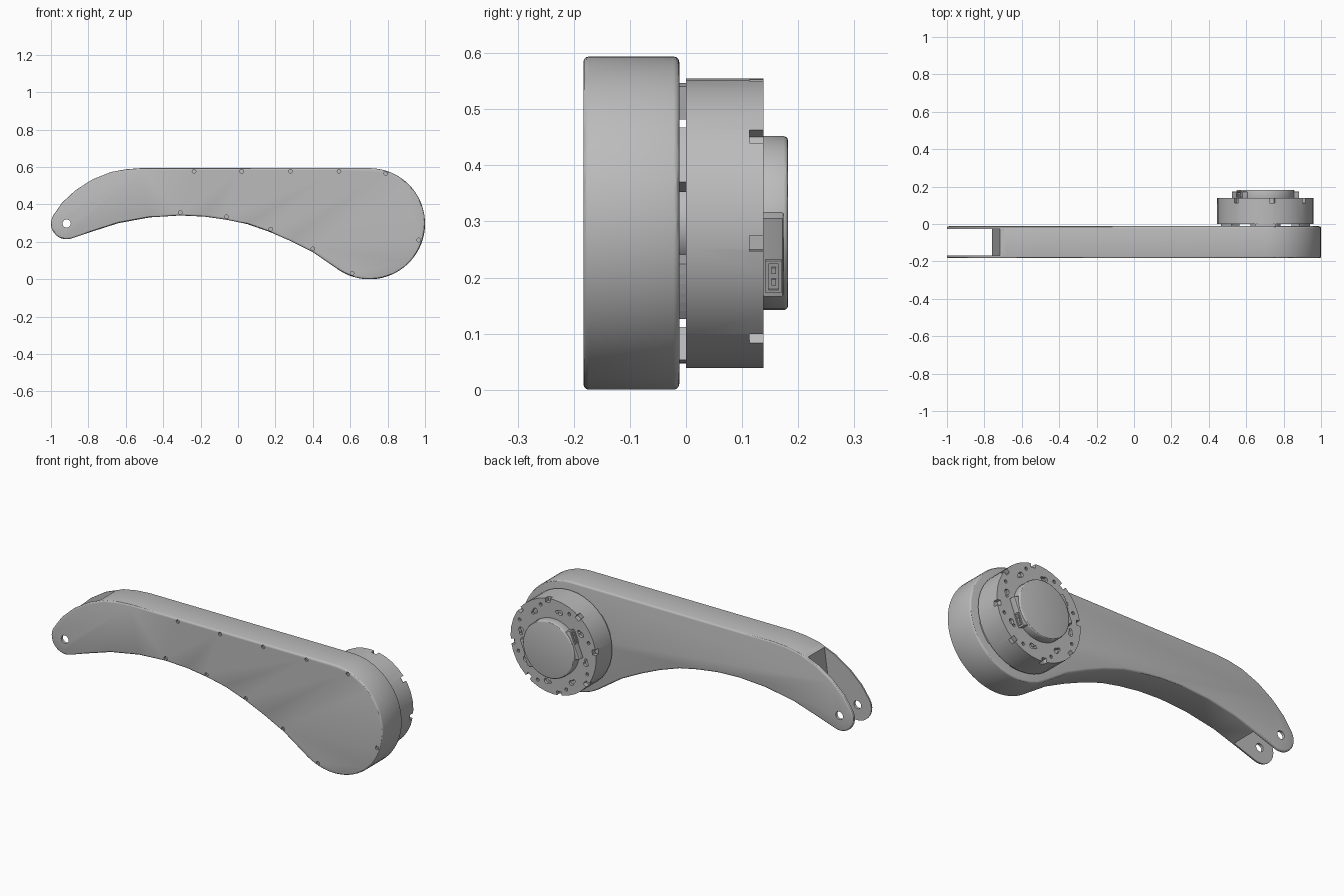
import bpy, bmesh, math

if "Cube" in bpy.data.objects:
    bpy.data.objects.remove(bpy.data.objects["Cube"])

grey = bpy.data.materials.new("plain_grey")
grey.use_nodes = True
grey.diffuse_color = (0.5, 0.5, 0.5, 1)
grey.node_tree.nodes["Principled BSDF"].inputs["Base Color"].default_value = (0.5, 0.5, 0.5, 1)

HUB = (0.703, 0.297)      # motor axis in x, z
PIN = (-0.916, 0.298)     # fork pin axis in x, z


def arc(c, r, a0, a1, n):
    """n + 1 points on an arc, angles in degrees."""
    angles = [math.radians(a0 + (a1 - a0) * i / n) for i in range(n + 1)]
    return [(c[0] + r * math.cos(a), c[1] + r * math.sin(a)) for a in angles]


def circle(c, r, n):
    return arc(c, r, 0, 360, n)[:-1]


def around_hub(pts, deg):
    """Turn (radial, tangential) points into x, z about the motor axis."""
    s, c = math.sin(math.radians(deg)), math.cos(math.radians(deg))
    return [(HUB[0] + u * c - v * s, HUB[1] + u * s + v * c) for u, v in pts]


def rect(u0, u1, v0, v1):
    return [(u0, v0), (u1, v0), (u1, v1), (u0, v1)]


def prisms(name, outlines, y0, y1, bevel=0.0):
    """One object made of x-z outlines pushed along y, rims optionally rounded."""
    bm = bmesh.new()
    for pts in outlines:
        face = bm.faces.new([bm.verts.new((x, y0, z)) for x, z in pts])
        new = bmesh.ops.extrude_face_region(bm, geom=[face])["geom"]
        for v in new:
            if isinstance(v, bmesh.types.BMVert):
                v.co.y = y1
    bmesh.ops.recalc_face_normals(bm, faces=bm.faces)
    if bevel:
        rims = [e for e in bm.edges if abs(e.verts[0].co.y - e.verts[1].co.y) < 1e-6]
        bmesh.ops.bevel(bm, geom=rims, offset=bevel, segments=3, profile=0.5, affect='EDGES')
    mesh = bpy.data.meshes.new(name)
    bm.to_mesh(mesh)
    bm.free()
    mesh.materials.append(grey)
    ob = bpy.data.objects.new(name, mesh)
    bpy.context.collection.objects.link(ob)
    return ob


def activate(ob):
    bpy.ops.object.select_all(action='DESELECT')
    ob.select_set(True)
    bpy.context.view_layer.objects.active = ob


def cut(ob, outlines, y0, y1):
    cutter = prisms("cutter", outlines, y0, y1)
    mod = ob.modifiers.new("cut", 'BOOLEAN')
    mod.operation, mod.solver, mod.object = 'DIFFERENCE', 'EXACT', cutter
    activate(ob)
    bpy.ops.object.modifier_apply(modifier=mod.name)
    bpy.data.objects.remove(cutter)


def smooth(ob):
    activate(ob)
    bpy.ops.object.shade_smooth_by_angle(angle=math.radians(30))


# Curved arm: round hub end, arched underside, round fork tip, swept top
underside = [(0.4, 0.145), (0.28, 0.205), (0.17, 0.253), (0.05, 0.295), (-0.06, 0.318),
             (-0.18, 0.335), (-0.31, 0.341), (-0.47, 0.331), (-0.64, 0.3), (-0.79, 0.252)]
top_sweep = [(-0.94, 0.41), (-0.87, 0.475), (-0.78, 0.533), (-0.68, 0.573),
             (-0.6, 0.588), (-0.52, 0.594)]
outline = (arc(HUB, 0.297, 90, -122, 42) + underside
           + arc(PIN, 0.084, -70, -213, 14) + top_sweep)
arm = prisms("arm", [outline], -0.183, -0.012, 0.01)

# Fork slot, pin hole and cover screw holes
cut(arm, [[(-1.1, 0), (-0.795, 0), (-0.697, 0.7), (-1.1, 0.7)]], -0.168, -0.027)
cut(arm, [circle(PIN, 0.022, 20)], -0.3, 0.1)
screws = [(-0.235, 0.577), (0.02, 0.577), (0.28, 0.577), (0.54, 0.577), (0.79, 0.565),
          (0.966, 0.21), (0.61, 0.032), (0.4, 0.163), (0.175, 0.268),
          (-0.062, 0.334), (-0.308, 0.357)]
cut(arm, [circle(p, 0.01, 10) for p in screws], -0.2, -0.171)
smooth(arm)

# Motor drum with rim notches and keyhole slots in its back face
motor = prisms("motor_drum", [circle(HUB, 0.258, 36)], 0.0, 0.138)
steps = range(-8, 352, 45)
cut(motor, [around_hub(rect(0.236, 0.3, -0.014, 0.014), a) for a in steps], 0.113, 0.2)
keyhole = arc((0.2, 0), 0.014, -60, 240, 10) + [(0.186, -0.02), (0.196, -0.03), (0.204, -0.024)]
cut(motor, [around_hub(keyhole, a + 20) for a in steps], 0.122, 0.2)
cut(motor, [around_hub(circle((0.225, 0), 0.009, 10), a + 33) for a in steps], 0.122, 0.2)
smooth(motor)

# Spacer pads and output hub between motor and arm
pad = arc((0, 0), 0.25, -13, 13, 6) + arc((0, 0), 0.19, 13, -13, 6)
prisms("spacer_pads", [around_hub(pad, a) for a in range(30, 390, 60)], -0.014, 0.002)
smooth(prisms("output_hub", [circle(HUB, 0.08, 32)], -0.014, 0.002))

# Rear electronics cap with two opposite connectors
smooth(prisms("rear_cap", [circle(HUB, 0.155, 40)], 0.13, 0.182, 0.008))
for side, angle in (("right_side", 158), ("left_side", -22)):
    housing = prisms("connector_housing_" + side,
                     [around_hub(rect(0.11, 0.163, -0.075, 0.075), angle)], 0.136, 0.174, 0.004)
    socket = prisms("connector_socket_" + side,
                    [around_hub(rect(0.13, 0.17, -0.066, -0.004), angle)], 0.142, 0.17)
    # Open the socket towards its outer face, leaving a contact block inside
    cut(socket, [around_hub(rect(0.164, 0.2, -0.06, -0.01), angle)], 0.147, 0.165)
    prisms("connector_contacts_" + side,
           [around_hub(rect(0.15, 0.168, v, v + 0.012), angle) for v in (-0.052, -0.03)],
           0.152, 0.16)
    smooth(housing)
